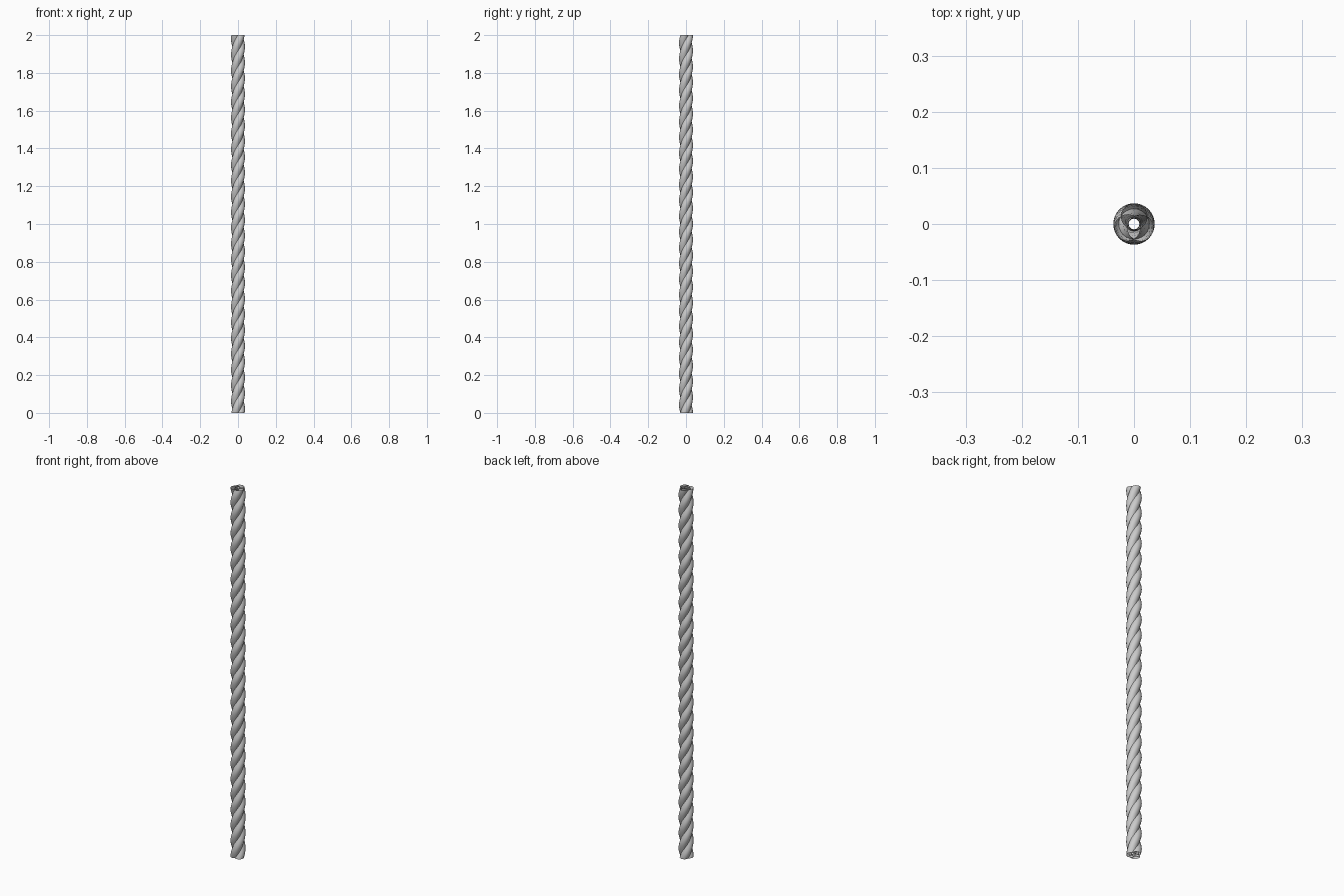
import bpy, bmesh, math

if "Cube" in bpy.data.objects:
    bpy.data.objects.remove(bpy.data.objects["Cube"])

HEIGHT, TURNS = 2.0, 8
ORBIT, RADIUS = 0.0135, 0.0235   # strand centre offset and strand radius
SIDES, STEPS = 20, 192


def strand(name, phase):
    """Open tube: a round section climbing along a right-handed helix."""
    bm = bmesh.new()
    previous = None
    for i in range(STEPS + 1):
        t = i / STEPS
        turn = phase + 2 * math.pi * TURNS * t
        cx, cy = ORBIT * math.cos(turn), ORBIT * math.sin(turn)
        ring = []
        for k in range(SIDES):
            a = turn + 2 * math.pi * k / SIDES
            ring.append(bm.verts.new((cx + RADIUS * math.cos(a),
                                      cy + RADIUS * math.sin(a), HEIGHT * t)))
        if previous:
            for k in range(SIDES):
                n = (k + 1) % SIDES
                face = bm.faces.new((previous[k], previous[n], ring[n], ring[k]))
                face.smooth = True
        previous = ring
    mesh = bpy.data.meshes.new(name)
    bm.to_mesh(mesh)
    bm.free()
    obj = bpy.data.objects.new(name, mesh)
    bpy.context.collection.objects.link(obj)


# Three strands twisted into one rope
for s in range(3):
    strand(f"rope_strand_{s + 1}", math.radians(90 + 120 * s))
